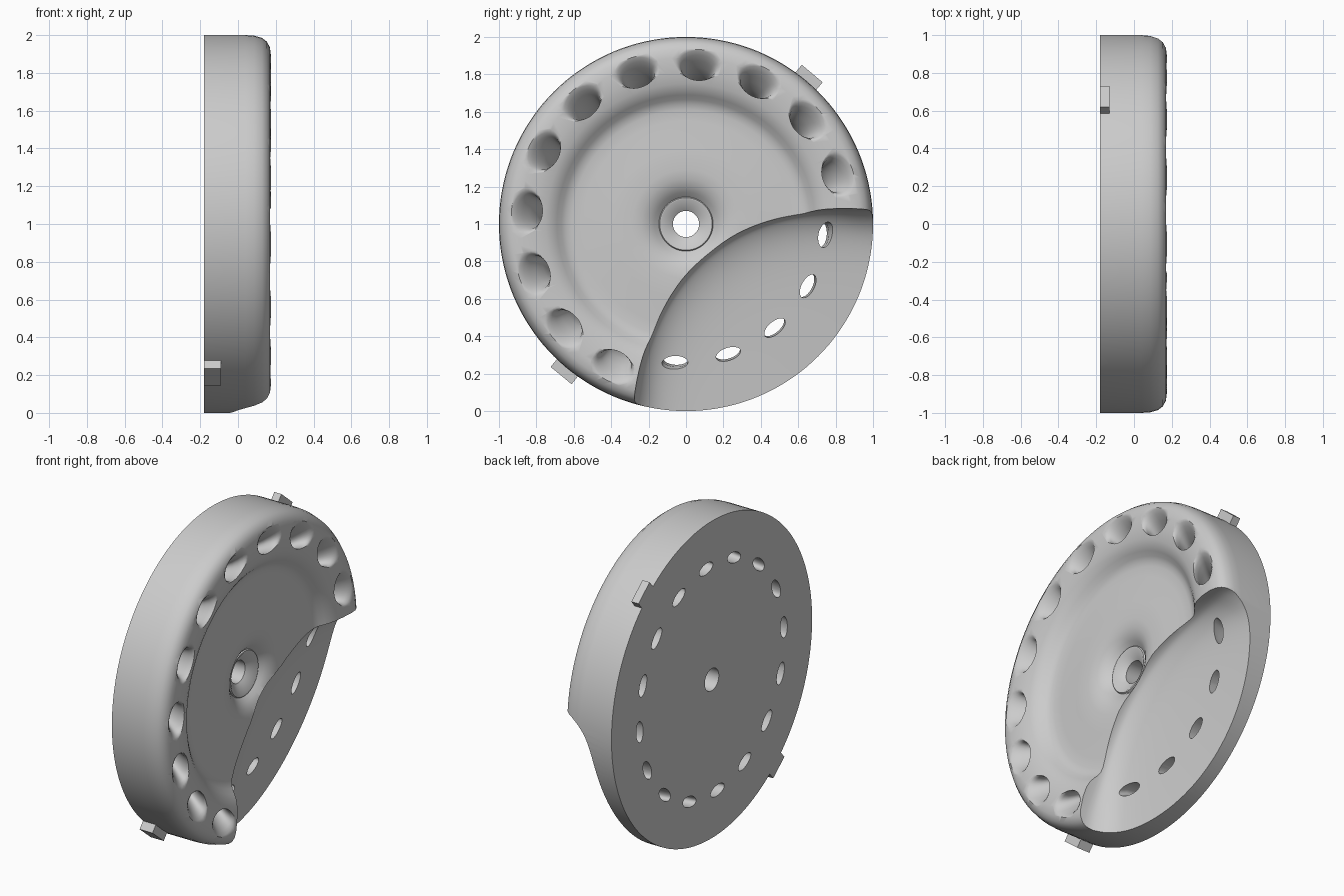
import bpy, bmesh
from math import sin, cos, pi, radians, exp
from mathutils import Vector, Matrix

if "Cube" in bpy.data.objects:
    bpy.data.objects.remove(bpy.data.objects["Cube"], do_unlink=True)

grey = bpy.data.materials.new("plain grey")
grey.use_nodes = True
COLOUR = (0.6, 0.6, 0.6, 1)
grey.diffuse_color = COLOUR
grey.node_tree.nodes["Principled BSDF"].inputs["Base Color"].default_value = COLOUR


def polar(r, angle, x):
    """Point on the wheel, whose axle runs along x at height 1."""
    return Vector((x, r * cos(angle), 1 + r * sin(angle)))


def finish(bm, name):
    bmesh.ops.recalc_face_normals(bm, faces=bm.faces)
    mesh = bpy.data.meshes.new(name)
    bm.to_mesh(mesh)
    bm.free()
    mesh.materials.append(grey)
    obj = bpy.data.objects.new(name, mesh)
    bpy.context.collection.objects.link(obj)
    return obj


def bridge(bm, a, b):
    n = len(a)
    for i in range(n):
        j = (i + 1) % n
        bm.faces.new((a[i], a[j], b[j], b[i]))


def select_only(obj):
    bpy.ops.object.select_all(action='DESELECT')
    obj.select_set(True)
    bpy.context.view_layer.objects.active = obj


def cut(obj, cutter):
    cutter.hide_render = True
    mod = obj.modifiers.new("cut", 'BOOLEAN')
    mod.operation = 'DIFFERENCE'
    mod.solver = 'EXACT'
    mod.object = cutter
    select_only(obj)
    bpy.ops.object.modifier_apply(modifier=mod.name)
    bpy.data.objects.remove(cutter, do_unlink=True)


# Disc: radius and x profile, turned about the axle
PROFILE = [(.07, -.18), (1, -.18), (1, .04), (.997, .085), (.985, .127), (.965, .153),
           (.935, .169), (.89, .175), (.81, .17), (.75, .158), (.715, .143), (.69, .125),
           (.665, .103), (.64, .089), (.61, .083), (.55, .084), (.4, .095), (.29, .1),
           (.24, .094), (.2, .08), (.17, .06), (.145, .037), (.14, .044), (.132, .044),
           (.07, 0)]
STEPS = 144
bm = bmesh.new()
rings = [[bm.verts.new(polar(r, 2 * pi * i / STEPS, x)) for r, x in PROFILE]
         for i in range(STEPS)]
for i in range(STEPS):
    bridge(bm, rings[i], rings[(i + 1) % STEPS])
disc = finish(bm, "wheel_disc")

# Scoop: a short steep lip, then a floor easing down towards the rim
AXIS = radians(-51)
bm = bmesh.new()
rows = []
for i in range(45):
    d = -.02 + 1.1 * (i / 44) ** 2
    row = []
    for k in range(61):
        w = -1.05 + 2.1 * k / 60
        u = d + .19 + .55 * w * w
        wall = .075 + .065 * min(1, abs(w) / .75) ** 4
        x = -.01 - .1 * d + wall * exp(-d / .1) + .06 * exp(-d / .008)
        row.append(bm.verts.new((x, u * cos(AXIS) - w * sin(AXIS),
                                 1 + u * sin(AXIS) + w * cos(AXIS))))
    rows.append(row)
for a, b in zip(rows, rows[1:]):
    for k in range(60):
        bm.faces.new((a[k], a[k + 1], b[k + 1], b[k]))
top = bmesh.ops.extrude_face_region(bm, geom=bm.faces[:])["geom"]
for v in top:
    if isinstance(v, bmesh.types.BMVert):
        v.co.x = 1.2
cut(disc, finish(bm, "scoop_cutter"))

# Vents: sixteen slanted oval tunnels that flare softly into the face
# each section is x, radius, half width along the rim, half width across it
SECTIONS = [(-.25, .715, .068, .034), (-.05, .732, .068, .034), (.03, .76, .07, .04),
            (.08, .79, .076, .049), (.12, .817, .084, .058), (.15, .838, .095, .068),
            (.166, .85, .108, .08), (.18, .86, .135, .105)]
SIDES = 32
bm = bmesh.new()
for n in range(16):
    angle = radians(-4.5 + 22.5 * n)
    turn = Matrix.Rotation(angle, 3, 'X')
    loops = []
    for x, r, along, across in SECTIONS:
        loops.append([bm.verts.new(Vector((0, 0, 1)) + turn @ Vector(
            (x, r + across * cos(2 * pi * s / SIDES), along * sin(2 * pi * s / SIDES))))
            for s in range(SIDES)])
    for a, b in zip(loops, loops[1:]):
        bridge(bm, a, b)
    bm.faces.new(loops[0])
    bm.faces.new(loops[-1])
cut(disc, finish(bm, "vent_cutter"))

select_only(disc)
bpy.ops.object.shade_smooth_by_angle(angle=radians(45))

# Lugs: two small blocks on the rim
for name, degrees, depth in (("upper_lug", 50, .05), ("lower_lug", 230.5, .09)):
    bm = bmesh.new()
    place = (Matrix.Translation((-.18 + depth / 2, 0, 1))
             @ Matrix.Rotation(radians(degrees), 4, 'X')
             @ Matrix.Translation((0, 1.01, 0))
             @ Matrix.Diagonal((depth, .08, .145, 1)))
    bmesh.ops.create_cube(bm, size=1, matrix=place)
    finish(bm, name)
